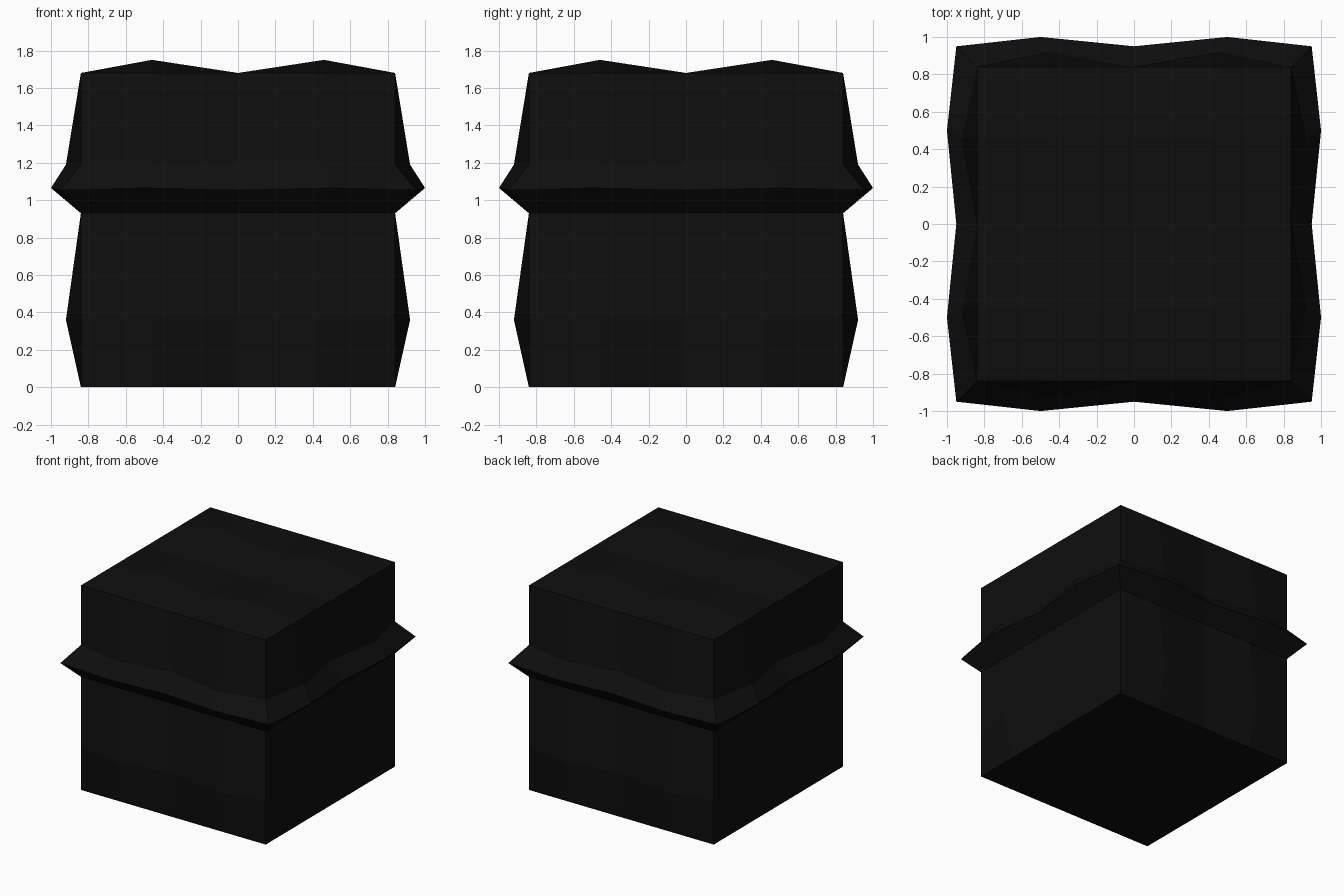
import bpy
import bmesh
from mathutils import Matrix

cube = bpy.data.objects.get("Cube")
if cube:
    bpy.data.objects.remove(cube, do_unlink=True)

HALF = 0.84      # half width of the box
BUMP = 0.46      # where the bumps sit on each face
TOP = 1.68

black = bpy.data.materials.new("soft black")
black.use_nodes = True
color = (0.0045, 0.0045, 0.0045, 1)
black.diffuse_color = color
black.node_tree.nodes["Principled BSDF"].inputs["Base Color"].default_value = color


def add_ring(bm, z, half=HALF, bulge=0.0, bump=BUMP, lift=0.0):
    """Square ring with two outward bumps on each side."""
    verts = []
    for quarter in range(4):
        turn = Matrix.Rotation(quarter * 1.5707963, 4, 'Z')
        for x, out, up in ((-half, 0, 0), (-bump, bulge, lift),
                           (0, 0, 0), (bump, bulge, lift)):
            v = bm.verts.new((x, -half - out, z + up))
            v.co = turn @ v.co
            verts.append(v)
    return verts


def add_walls(bm, rings):
    for low, high in zip(rings, rings[1:]):
        n = len(low)
        for i in range(n):
            j = (i + 1) % n
            bm.faces.new((low[i], low[j], high[j], high[i]))


def finish(bm, name):
    bmesh.ops.remove_doubles(bm, verts=bm.verts, dist=0.0005)
    mesh = bpy.data.meshes.new(name)
    bm.to_mesh(mesh)
    bm.free()
    mesh.materials.append(black)
    obj = bpy.data.objects.new(name, mesh)
    bpy.context.collection.objects.link(obj)
    return obj


# Lower box with puffed sides and a flat bottom
bm = bmesh.new()
rings = [add_ring(bm, 0), add_ring(bm, 0.36, bulge=0.08), add_ring(bm, 0.93)]
add_walls(bm, rings)
bm.faces.new(reversed(rings[0]))
finish(bm, "box_base")

# Lid with its flared rim and puffed sides
bm = bmesh.new()
rings = [add_ring(bm, 0.93),
         add_ring(bm, 1.055, half=0.95, bulge=0.05, bump=0.5, lift=0.01),
         add_ring(bm, 1.19, bulge=0.08),
         add_ring(bm, TOP)]
add_walls(bm, rings)

# Lid top: a grid with four raised points
steps = (-HALF, -BUMP, 0, BUMP, HALF)
grid = [[bm.verts.new((x, y, TOP + (0.07 if abs(x) == abs(y) == BUMP else 0)))
         for x in steps] for y in steps]
for r in range(4):
    for c in range(4):
        bm.faces.new((grid[r][c], grid[r][c + 1], grid[r + 1][c + 1], grid[r + 1][c]))
finish(bm, "lid")
